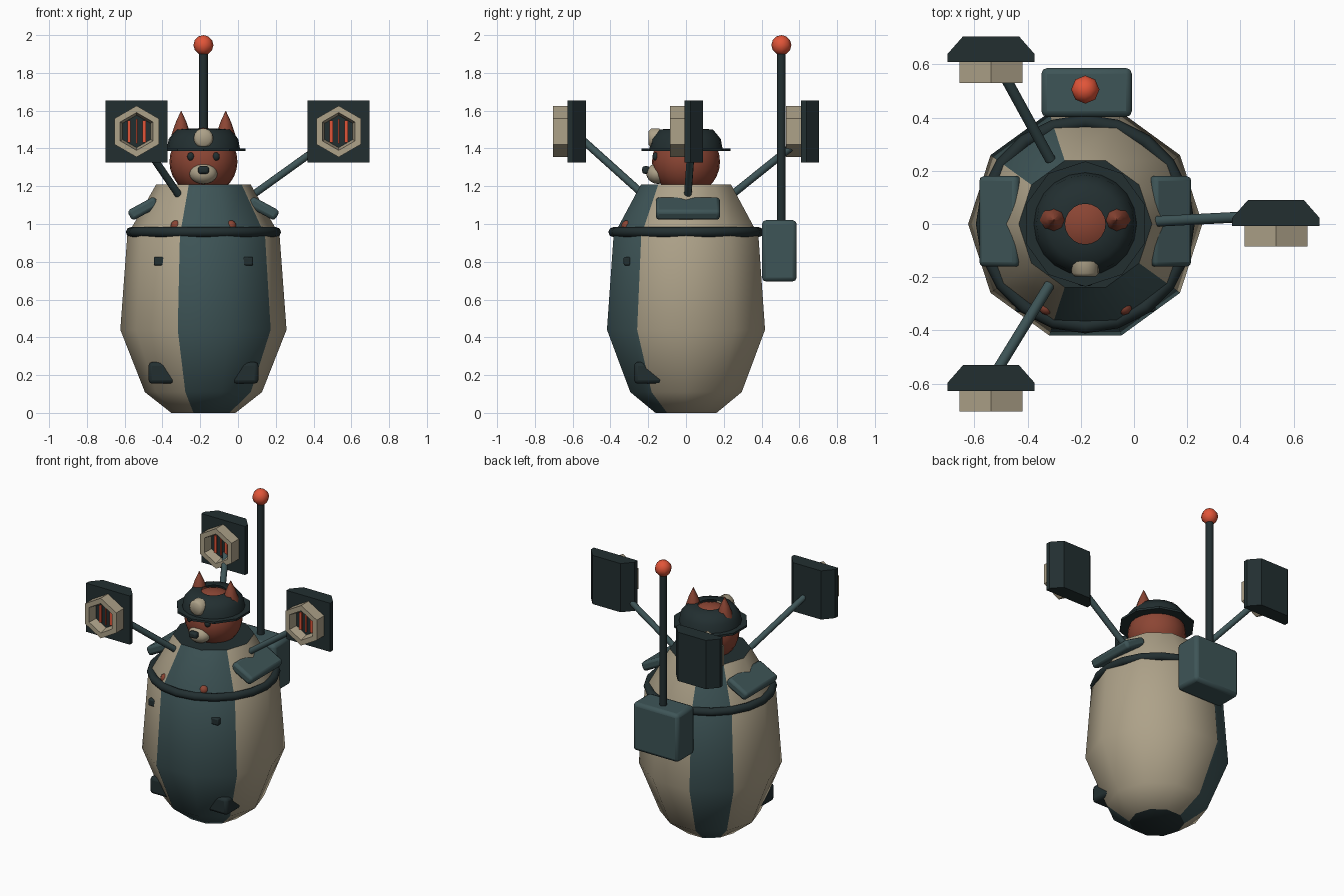
import bpy, bmesh, math
from mathutils import Vector, Matrix

if "Cube" in bpy.data.objects:
    bpy.data.objects.remove(bpy.data.objects["Cube"])

CX = -0.183  # body axis


def material(name, rgb):
    m = bpy.data.materials.new(name)
    m.use_nodes = True
    m.diffuse_color = (*rgb, 1)
    bsdf = next(n for n in m.node_tree.nodes if n.type == 'BSDF_PRINCIPLED')
    bsdf.inputs["Base Color"].default_value = (*rgb, 1)
    return m


BEIGE = material("warm beige", (0.42, 0.36, 0.25))
TEAL = material("slate teal", (0.048, 0.09, 0.095))
DARK = material("dark slate", (0.016, 0.028, 0.03))
FUR = material("russet fur", (0.26, 0.06, 0.034))
RED = material("signal red", (0.75, 0.09, 0.04))


def finish(name, bm, mats, angle=35, bevel=0):
    bmesh.ops.recalc_face_normals(bm, faces=bm.faces)
    mesh = bpy.data.meshes.new(name)
    bm.to_mesh(mesh)
    bm.free()
    for m in mats:
        mesh.materials.append(m)
    ob = bpy.data.objects.new(name, mesh)
    bpy.context.scene.collection.objects.link(ob)
    if bevel:
        mod = ob.modifiers.new("soft edges", 'BEVEL')
        mod.width, mod.segments = bevel, 2
    bpy.ops.object.select_all(action='DESELECT')
    bpy.context.view_layer.objects.active = ob
    ob.select_set(True)
    bpy.ops.object.shade_smooth_by_angle(angle=math.radians(angle))
    return ob


def lathe(profile, sides, matrix, start=0.0, cap_top=True, cap_bottom=True):
    """Revolve (radius, height) points about local z."""
    bm = bmesh.new()
    rings = []
    for r, h in profile:
        rings.append([bm.verts.new(matrix @ Vector((
            r * math.cos(start + math.tau * i / sides),
            r * math.sin(start + math.tau * i / sides), h))) for i in range(sides)])
    for a, b in zip(rings, rings[1:]):
        for i in range(sides):
            j = (i + 1) % sides
            bm.faces.new((a[i], a[j], b[j], b[i]))
    if cap_bottom:
        bm.faces.new(rings[0])
    if cap_top:
        bm.faces.new(rings[-1])
    return bm


def box(name, loc, size, mat, bevel=0, tilt=0):
    bm = bmesh.new()
    m = (Matrix.Translation(loc) @ Matrix.Rotation(tilt, 4, 'Y')
         @ Matrix.Diagonal((*size, 1)))
    bmesh.ops.create_cube(bm, size=1, matrix=m)
    return finish(name, bm, [mat], 40, bevel)


def ball(name, loc, radii, mat, u=16, v=10):
    bm = bmesh.new()
    m = Matrix.Translation(loc) @ Matrix.Diagonal((*radii, 1))
    bmesh.ops.create_uvsphere(bm, u_segments=u, v_segments=v, radius=1, matrix=m)
    return finish(name, bm, [mat], 60)


def rod(name, a, b, r, mat, sides=10):
    a, b = Vector(a), Vector(b)
    m = Matrix.Translation(a) @ (b - a).to_track_quat('Z', 'Y').to_matrix().to_4x4()
    return finish(name, lathe([(r, 0), (r, (b - a).length)], sides, m), [mat], 50)


axis = Matrix.Translation((CX, 0, 0))

# Barrel body: ten sides, two teal panels in front, one at the back
bm = lathe([(0.17, 0), (0.31, 0.11), (0.44, 0.44), (0.403, 0.94), (0.25, 1.21)], 10, axis)
for f in bm.faces:
    c = f.calc_center_median()
    panel = int(math.degrees(math.atan2(c.y, c.x - CX)) % 360 // 36)
    if c.z < 0.01 or c.z > 1.2:
        f.material_index = 2
    elif panel in (3, 7, 8):
        f.material_index = 1
finish("barrel_body", bm, [BEIGE, TEAL, DARK], 50)

# Belt ring round the shoulder
ring = [(0.384 + 0.027 * math.cos(t), 0.957 + 0.027 * math.sin(t))
        for t in [math.tau * i / 8 for i in range(9)]]
bm = lathe(ring, 20, axis, cap_top=False, cap_bottom=False)
bmesh.ops.remove_doubles(bm, verts=bm.verts, dist=0.0005)
finish("belt_ring", bm, [DARK], 60)

# Head and face
ball("head", (CX, 0, 1.33), (0.18, 0.18, 0.18), FUR, 20, 14)
ball("muzzle", (CX, -0.148, 1.267), (0.074, 0.062, 0.055), BEIGE)
box("nose", (CX, -0.212, 1.286), (0.058, 0.04, 0.04), DARK, 0.012)

# Helmet with an open crown, flat brim and front lamp
finish("helmet_dome", lathe([(0.195, 1.39), (0.184, 1.45), (0.143, 1.5), (0.076, 1.505)],
       20, axis, cap_top=False, cap_bottom=False), [DARK], 50)
finish("helmet_brim", lathe([(0.235, 1.386), (0.235, 1.4)], 10, axis, math.pi / 2), [DARK])
lamp = Matrix.Translation((CX, -0.16, 1.455)) @ Matrix.Rotation(math.pi / 2, 4, 'X')
finish("helmet_lamp", lathe([(0.052, -0.02), (0.052, 0.025), (0.038, 0.038)], 14, lamp), [BEIGE], 50)

# Parts mirrored on both sides
for s, side in ((1, "left"), (-1, "right")):
    ball(side + "_eye", (CX + s * 0.067, -0.161, 1.357), (0.02, 0.016, 0.022), DARK, 10, 8)
    ear = Matrix.Translation((CX + s * 0.118, 0.015, 0))
    finish(side + "_ear", lathe([(0.058, 1.4), (0.052, 1.47), (0.028, 1.54), (0.002, 1.597)],
           8, ear), [FUR], 60)
    box(side + "_shoulder_pad", (CX + s * 0.318, 0.01, 1.082), (0.165, 0.34, 0.06),
        TEAL, 0.018, s * 0.5)
    ball(side + "_rivet", (CX + s * 0.145, -0.312, 0.99), (0.03, 0.03, 0.03), FUR, 10, 8)
    box(side + "_latch", (CX + s * 0.233, -0.312, 0.803), (0.06, 0.036, 0.046), DARK, 0.008)
    box(side + "_foot", (CX + s * 0.217, -0.195, 0.212), (0.148, 0.16, 0.115), DARK, 0.02)

# Backpack and antenna
box("backpack", (-0.178, 0.494, 0.858), (0.34, 0.184, 0.325), TEAL, 0.022)
rod("antenna", (CX, 0.505, 1.0), (CX, 0.505, 1.93), 0.024, DARK)
ball("antenna_tip", (CX, 0.505, 1.947), (0.053, 0.053, 0.053), RED, 8, 6)

# Three floodlights on arms: plate centre x, plate front y, arm start
Z = 1.49
floods = {"left": (0.533, -0.007, (0.087, 0.01, 1.16)),
          "rear_right": (-0.537, 0.608, (-0.315, 0.243, 1.155)),
          "front_right": (-0.537, -0.627, (-0.315, -0.225, 1.155))}
for name, (x, y, start) in floods.items():
    rod(name + "_arm", start, (x, y + 0.04, Z - 0.01), 0.02, TEAL)
    # Back plate, chamfered at its sides
    bm = bmesh.new()
    outline = [(-0.164, 0), (0.164, 0), (0.164, 0.03), (0.105, 0.097),
               (-0.105, 0.097), (-0.164, 0.03)]
    face = bm.faces.new([bm.verts.new((x + px, y + py, Z - 0.165)) for px, py in outline])
    up = bmesh.ops.extrude_face_region(bm, geom=[face])["geom"]
    bmesh.ops.translate(bm, vec=(0, 0, 0.33),
                        verts=[v for v in up if isinstance(v, bmesh.types.BMVert)])
    finish(name + "_plate", bm, [DARK], 20)
    # Hexagonal housing with a recessed dark lens
    front = Matrix.Translation((x, y, Z)) @ Matrix.Rotation(math.pi / 2, 4, 'X')
    bm = lathe([(0.136, 0), (0.136, 0.078), (0.1, 0.078), (0.086, 0.02)], 6, front, math.pi / 2)
    for f in bm.faces:
        c = f.calc_center_median()
        if len(f.verts) == 6 and c.y < y - 0.01:
            f.material_index = 1
    finish(name + "_housing", bm, [BEIGE, DARK], 30)
    # Glowing strips
    for dx, w, h in ((-0.04, 0.018, 0.115), (0, 0.008, 0.13), (0.04, 0.018, 0.115)):
        box(name + "_strip", (x + dx, y - 0.024, Z), (w, 0.008, h), RED)
